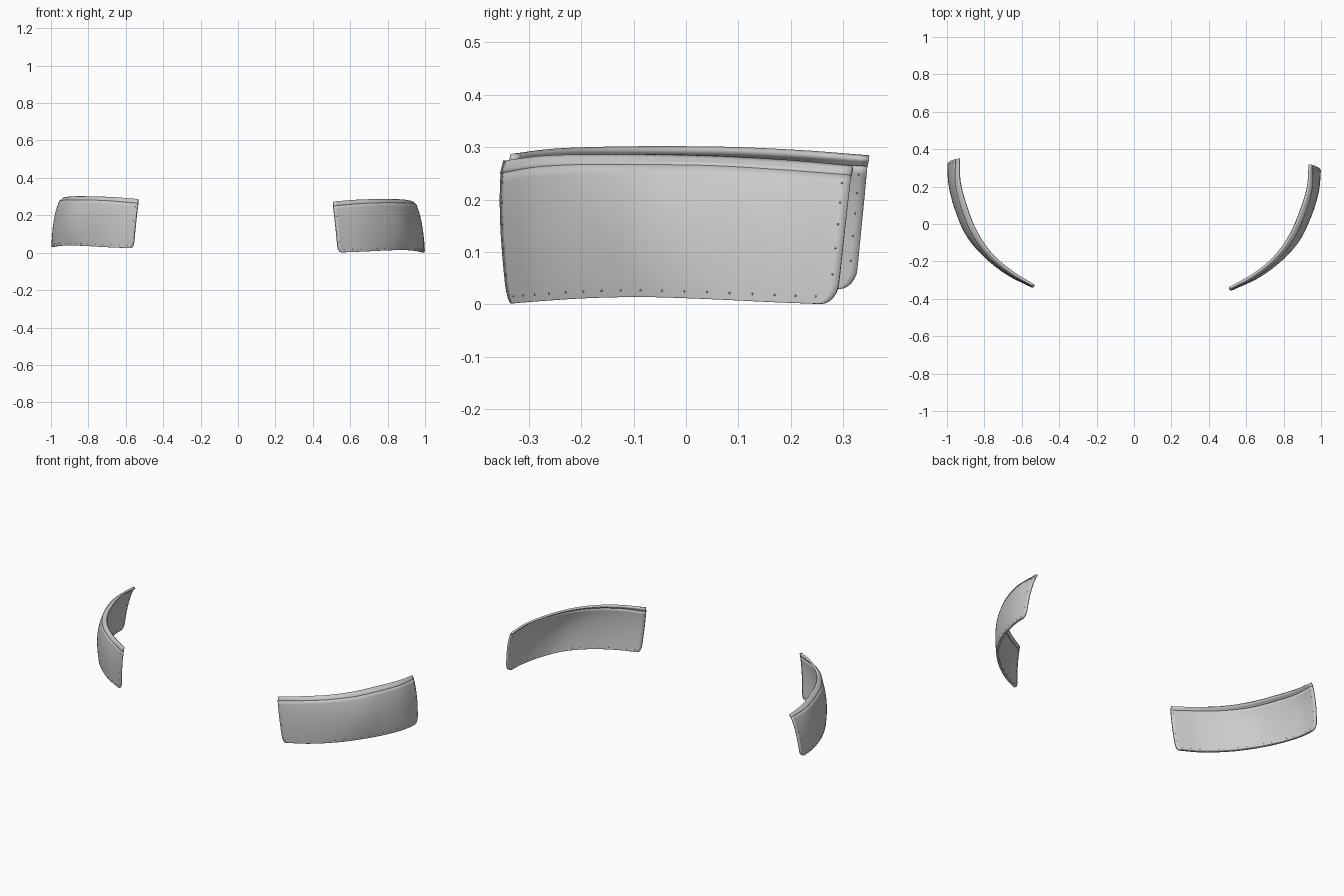
import bpy, bmesh, math
from mathutils import Vector, Matrix

if "Cube" in bpy.data.objects:
    bpy.data.objects.remove(bpy.data.objects["Cube"])

# Four guide lines of one curved panel, front end to back end
BOTTOM = [(.538, -.341, .001), (.668, -.281, .006), (.793, -.187, .012), (.884, -.078, .014),
          (.949, .046, .010), (.988, .172, .004), (1.0, .287, .0)]
MIDDLE = [(.525, -.354, .14), (.663, -.29, .145), (.788, -.197, .15), (.884, -.088, .15),
          (.944, .046, .15), (.981, .183, .145), (.985, .303, .14)]
CREASE = [(.513, -.354, .25), (.645, -.287, .262), (.762, -.198, .267), (.853, -.083, .267),
          (.914, .05, .265), (.952, .185, .257), (.955, .315, .247)]
TOP = [(.512, -.348, .274), (.637, -.275, .283), (.745, -.186, .286), (.830, -.071, .286),
       (.889, .062, .283), (.931, .197, .275), (.942, .319, .264)]
THICK = .012


def along(line, u):
    """Smooth point on a guide line, u from 0 to 1."""
    n = len(line) - 1
    i = min(max(int(u * n), 0), n - 1)
    t = u * n - i
    b, c = Vector(line[i]), Vector(line[i + 1])
    a = Vector(line[i - 1]) if i > 0 else 2 * b - c
    d = Vector(line[i + 2]) if i + 2 <= n else 2 * c - b
    return .5 * (2 * b + (c - a) * t + (2 * a - 5 * b + 4 * c - d) * t * t
                 + (3 * b - a - 3 * c + d) * t ** 3)


def plate(u, v):
    a, b, c = along(BOTTOM, u), along(MIDDLE, u), along(CREASE, u)
    return a * (1 - v) * (1 - 2 * v) + b * 4 * v * (1 - v) + c * v * (2 * v - 1)


def strip(u, v):
    return along(CREASE, u).lerp(along(TOP, u), v)


def normal(f, u, v):
    e = .005
    return (f(u + e, v) - f(u - e, v)).cross(f(u, v + e) - f(u, v - e)).normalized()


def rounded(u, v):
    """Narrow the rows near the bottom to round the two lower corners."""
    t = max(0, 1 - v / .13)
    k = 1 - math.sqrt(max(0, 1 - t * t))
    lo, hi = .02 * k, 1 - .045 * k
    return lo + (hi - lo) * u


def finish(name, bm, place, mirror):
    bm.transform(place)
    if mirror:
        bmesh.ops.reverse_faces(bm, faces=bm.faces[:])
    me = bpy.data.meshes.new(name)
    bm.to_mesh(me)
    bm.free()
    ob = bpy.data.objects.new(name, me)
    bpy.context.collection.objects.link(ob)
    for o in bpy.context.selected_objects:
        o.select_set(False)
    ob.select_set(True)
    bpy.context.view_layer.objects.active = ob
    bpy.ops.object.shade_smooth_by_angle(angle=math.radians(35))
    return ob


def sheet(name, f, rows, place, mirror, lift=0, thick=THICK, corners=False):
    bm = bmesh.new()
    n = 48
    grid = []
    for v in rows:
        us = [rounded(i / n, v) if corners else i / n for i in range(n + 1)]
        grid.append([bm.verts.new(f(u, v) + normal(f, u, v) * lift) for u in us])
    for r, s in zip(grid, grid[1:]):
        for i in range(n):
            bm.faces.new((r[i], r[i + 1], s[i + 1], s[i]))
    ob = finish(name, bm, place, mirror)
    mod = ob.modifiers.new("thickness", 'SOLIDIFY')
    mod.thickness, mod.offset = thick, -1
    mod.use_even_offset = True


def studs(name, place, mirror):
    spots = [(.04 + .9 * i / 16, .045) for i in range(17)]
    spots += [(u, .19 + .18 * k) for u in (.012, .98) for k in range(5)]
    bm = bmesh.new()
    for u, v in spots:
        p, nrm = plate(u, v), normal(plate, u, v)
        for depth in (0, -THICK):
            bmesh.ops.create_icosphere(bm, subdivisions=1, radius=.0022,
                                       matrix=Matrix.Translation(p + nrm * depth))
    finish(name, bm, place, mirror)


# Right panel in place; left panel mirrored, turned slightly and raised
right = Matrix.Identity(4)
left = (Matrix.Scale(-1, 4, (1, 0, 0)) @ Matrix.Translation((.011, -.004, .026))
        @ Matrix.Rotation(.04, 4, 'Z') @ Matrix.Rotation(.01, 4, 'X')
        @ Matrix.Scale(.965, 4, (0, 0, 1)))
plate_rows = [0, .006, .02, .04, .07, .1, .13] + [.13 + .87 * i / 10 for i in range(1, 11)]
for side, place, mirror in (("right", right, False), ("left", left, True)):
    sheet(side + "_panel", plate, plate_rows, place, mirror, corners=True)
    sheet(side + "_top_strip", strip, [0, .33, .67, 1], place, mirror,
          lift=.001, thick=THICK)
    studs(side + "_studs", place, mirror)
